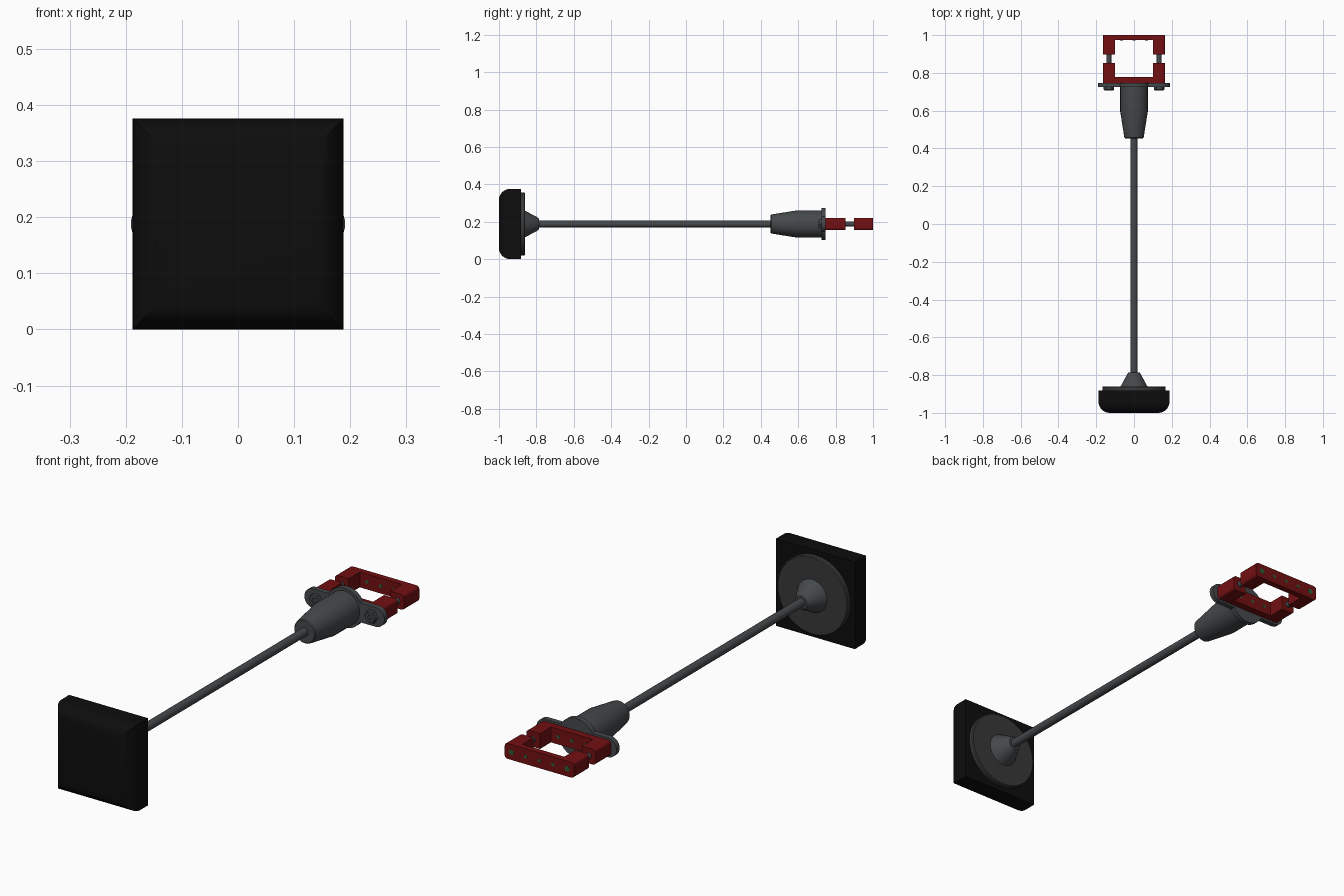
import bpy, bmesh
from math import sin, cos, pi, asin, sqrt, radians

if "Cube" in bpy.data.objects:
    bpy.data.objects.remove(bpy.data.objects["Cube"])

CZ = 0.188      # height of the main axis
BX = 0.133      # sideways offset of the clamp bolts


def material(name, rgb):
    m = bpy.data.materials.new(name)
    m.diffuse_color = (*rgb, 1)
    m.use_nodes = True
    m.node_tree.nodes["Principled BSDF"].inputs["Base Color"].default_value = m.diffuse_color
    return m


BLACK = material("black_rubber", (0.004, 0.004, 0.004))
PLATE = material("charcoal", (0.04, 0.04, 0.042))
GREY = material("dark_grey", (0.06, 0.066, 0.07))
RED = material("dark_red", (0.17, 0.005, 0.006))
GREEN = material("dark_green", (0.03, 0.10, 0.035))


def finish(name, bm, mat, smooth=True):
    bmesh.ops.recalc_face_normals(bm, faces=bm.faces)
    me = bpy.data.meshes.new(name)
    bm.to_mesh(me)
    bm.free()
    ob = bpy.data.objects.new(name, me)
    bpy.context.collection.objects.link(ob)
    me.materials.append(mat)
    if smooth:
        bpy.ops.object.select_all(action='DESELECT')
        ob.select_set(True)
        bpy.context.view_layer.objects.active = ob
        bpy.ops.object.shade_smooth_by_angle(angle=radians(30))
    return ob


def turned(name, profile, mat, n=48, cx=0.0, phase=0.0, smooth=True):
    """Solid of n sides around a y axis; profile is (radius, y) pairs."""
    bm = bmesh.new()
    rings = []
    for r, y in profile:
        rings.append([bm.verts.new((cx + r * cos(2 * pi * i / n + phase), y,
                                    CZ + r * sin(2 * pi * i / n + phase)))
                      for i in range(n)])
    for a, b in zip(rings, rings[1:]):
        for i in range(n):
            j = (i + 1) % n
            bm.faces.new((a[i], a[j], b[j], b[i]))
    bm.faces.new(rings[0])
    bm.faces.new(rings[-1])
    return finish(name, bm, mat, smooth)


def extruded(points, offset):
    bm = bmesh.new()
    face = bm.faces.new([bm.verts.new(p) for p in points])
    res = bmesh.ops.extrude_face_region(bm, geom=[face])
    moved = [v for v in res["geom"] if isinstance(v, bmesh.types.BMVert)]
    bmesh.ops.translate(bm, verts=moved, vec=offset)
    if face.is_valid is False:
        bmesh.ops.holes_fill(bm, edges=bm.edges)
    return bm


# Square pad with a rounded front rim
R = 0.06
pad = [(0.188 - R + R * sin(t * pi / 16), -1 + R - R * cos(t * pi / 16)) for t in range(9)]
pad.append((0.188, -0.882))
turned("pad", [(r * sqrt(2), y) for r, y in pad], BLACK, n=4, phase=pi / 4)

# Backing disc, socket cone and long rod
turned("backing_disc", [(0.168, -0.89), (0.168, -0.864), (0.164, -0.86)], PLATE, n=64)
turned("socket_cone", [(0.072, -0.862), (0.033, -0.79), (0.028, -0.785)], GREY)
turned("rod", [(0.018, -0.80), (0.018, 0.47)], GREY, n=32)

# Tapered collar at the clamp end
turned("collar", [(0.047, 0.453), (0.051, 0.457), (0.073, 0.595), (0.073, 0.73)], GREY)

# Flange: a disc with two rounded ears, drawn as one outline
FR, ER, EX = 0.085, 0.042, 0.149
a0 = asin(ER / FR)
outline = []
for s in (0, pi):
    for i in range(17):
        t = s - pi / 2 + pi * i / 16
        outline.append((EX * cos(s) + ER * cos(t), 0.725, CZ + ER * sin(t)))
    for i in range(25):
        t = s + a0 + (pi - 2 * a0) * i / 24
        outline.append((FR * cos(t), 0.725, CZ + FR * sin(t)))
finish("flange", extruded(outline, (0, 0.022, 0)), GREY)


def bracket(name, y_back, y_in, y_tip):
    """U-shaped jaw with its outer long edges rounded."""
    xo, xi, h = 0.165, 0.1, 0.033
    pts = [(-xo, y_back), (xo, y_back), (xo, y_tip), (xi, y_tip),
           (xi, y_in), (-xi, y_in), (-xi, y_tip), (-xo, y_tip)]
    bm = extruded([(x, y, CZ - h) for x, y in pts], (0, 0, 2 * h))
    edges = [e for e in bm.edges
             if all(abs(abs(v.co.x) - xo) < 1e-4 for v in e.verts)
             and abs(e.verts[0].co.y - e.verts[1].co.y) > 0.05]
    bmesh.ops.bevel(bm, geom=edges, offset=0.012, segments=3, profile=0.5, affect='EDGES')
    finish(name, bm, RED)


bracket("inner_jaw", 0.747, 0.778, 0.853)
bracket("outer_jaw", 1.0, 0.973, 0.897)

# Clamp bolts: hex head with a socket, shank, and the visible tip
for side, cx in (("left", -BX), ("right", BX)):
    turned(f"bolt_head_{side}", [(0.012, 0.718), (0.012, 0.708), (0.024, 0.708),
                                 (0.028, 0.712), (0.028, 0.727)], GREY, n=6, cx=cx, smooth=False)
    turned(f"bolt_shank_{side}", [(0.013, 0.72), (0.013, 0.98)], GREY, n=24, cx=cx)
    turned(f"bolt_tip_{side}", [(0.012, 0.98), (0.012, 1.0008)], GREEN, n=16, cx=cx)

# Small pins through the cross bars of both jaws
for i, cx in enumerate((-0.065, 0.0, 0.065)):
    turned(f"outer_pin_{i + 1}", [(0.008, 0.9722), (0.008, 1.0008)], GREEN, n=16, cx=cx)
    turned(f"inner_pin_{i + 1}", [(0.008, 0.75), (0.008, 0.7788)], GREEN, n=16, cx=cx)
